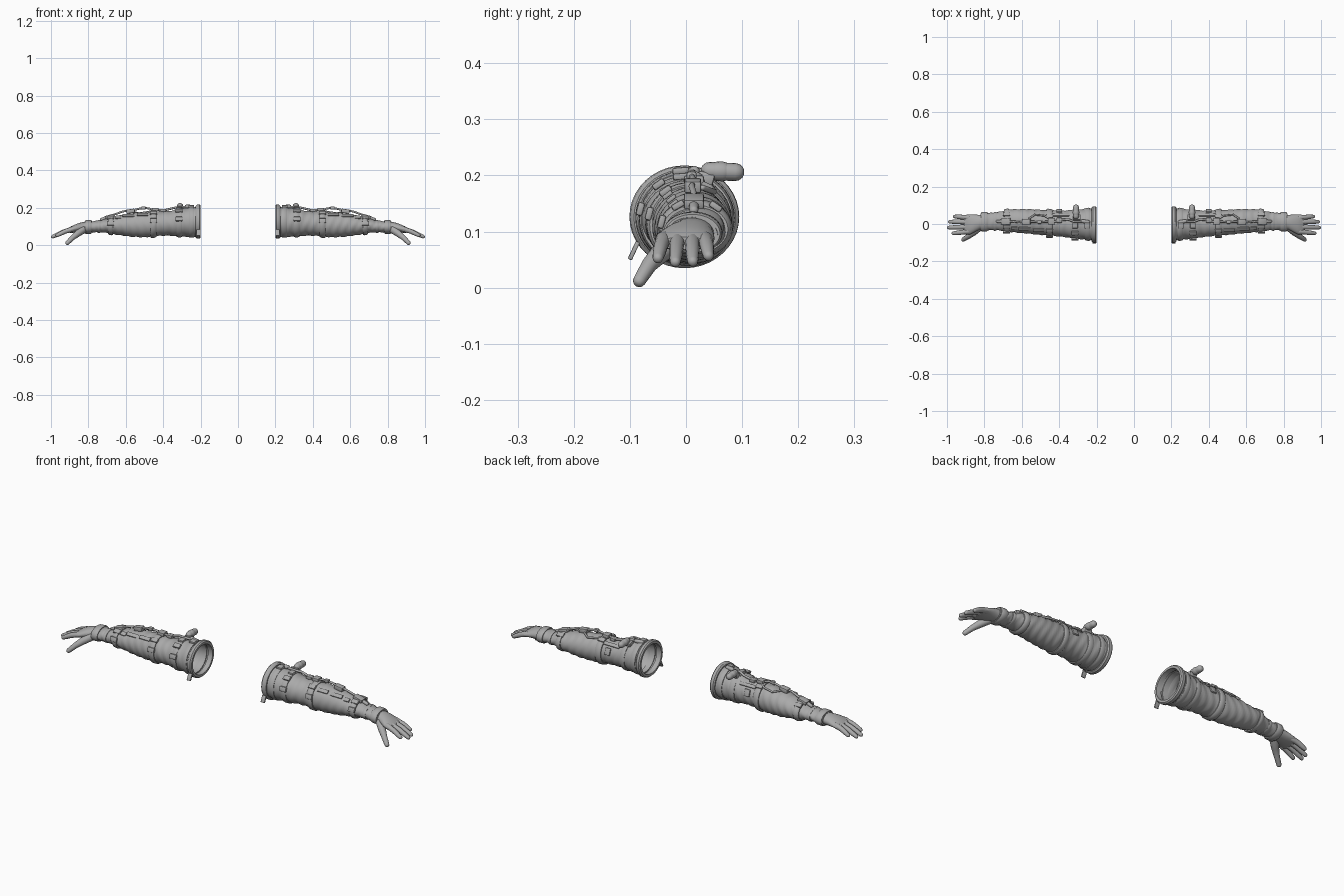
import bpy, bmesh, math
from mathutils import Vector, Matrix

if "Cube" in bpy.data.objects:
    bpy.data.objects.remove(bpy.data.objects["Cube"])

grey = bpy.data.materials.new("plain_grey")
grey.diffuse_color = (0.4, 0.4, 0.4, 1)
grey.use_nodes = True
grey.node_tree.nodes["Principled BSDF"].inputs["Base Color"].default_value = grey.diffuse_color


def finish(name, bm, angle=40):
    """Turn a bmesh into a smooth shaded part, mirrored to the other arm."""
    bmesh.ops.recalc_face_normals(bm, faces=bm.faces)
    me = bpy.data.meshes.new(name)
    bm.to_mesh(me)
    bm.free()
    me.materials.append(grey)
    ob = bpy.data.objects.new(name, me)
    bpy.context.collection.objects.link(ob)
    bpy.ops.object.select_all(action='DESELECT')
    ob.select_set(True)
    bpy.context.view_layer.objects.active = ob
    bpy.ops.object.shade_smooth_by_angle(angle=math.radians(angle))
    m = ob.modifiers.new("other_arm", 'MIRROR')
    m.use_axis = (True, False, False)
    m.use_mirror_merge = False
    return ob


def skin(name, rings, cap_start=True, cap_end=True, loop=False):
    """Bridge a list of equal rings of points."""
    bm = bmesh.new()
    vs = [[bm.verts.new(p) for p in r] for r in rings]
    n = len(rings[0])
    pairs = list(zip(vs, vs[1:])) + ([(vs[-1], vs[0])] if loop else [])
    for a, b in pairs:
        for i in range(n):
            j = (i + 1) % n
            bm.faces.new((a[i], a[j], b[j], b[i]))
    if not loop and cap_start:
        bm.faces.new(vs[0])
    if not loop and cap_end:
        bm.faces.new(vs[-1])
    return finish(name, bm)


# Sleeve extents: x, front y, back y, bottom z, top z
SLEEVE = [(.205, -.09, .084, .046, .207), (.26, -.083, .081, .045, .202),
          (.33, -.077, .075, .048, .19), (.37, -.069, .072, .052, .182),
          (.43, -.064, .072, .05, .18), (.50, -.058, .076, .042, .178),
          (.58, -.05, .08, .046, .17), (.66, -.043, .078, .058, .154),
          (.70, -.037, .07, .066, .142), (.74, -.032, .06, .07, .131),
          (.82, -.034, .057, .066, .127)]


def section(x):
    """Smoothly interpolated sleeve extents at x."""
    x = min(max(x, SLEEVE[0][0]), SLEEVE[-1][0])
    for a, b in zip(SLEEVE, SLEEVE[1:]):
        if x <= b[0]:
            t = (x - a[0]) / (b[0] - a[0])
            return [u + (v - u) * t for u, v in zip(a[1:], b[1:])]


def sleeve_ring(x, grow=0.0, n=40, fold=0.0):
    y0, y1, z0, z1 = section(x)
    pts = []
    for i in range(n):
        a = 2 * math.pi * i / n
        w = grow + fold * math.sin(x * 150 + 2 * math.sin(a * 2) + a)
        pts.append((x, (y0 + y1) / 2 + ((y1 - y0) / 2 + w) * math.cos(a),
                    (z0 + z1) / 2 + ((z1 - z0) / 2 + w) * math.sin(a)))
    return pts


def band(name, x0, x1, out, under=-.004):
    """Closed hoop around the sleeve with softened edges."""
    e = min(.006, (x1 - x0) / 4)
    prof = [(x0, under), (x0, out * .5), (x0 + e, out), (x1 - e, out),
            (x1, out * .5), (x1, under)]
    skin(name, [sleeve_ring(x, g) for x, g in prof], loop=True)


def tube(name, pts, radii, n=12, flat=1.0):
    """Round ended tube through points."""
    P = [Vector(p) for p in pts]
    d0, d1 = (P[0] - P[1]).normalized(), (P[-1] - P[-2]).normalized()
    r0, r1 = radii[0], radii[-1]
    caps = ((.95, .3), (.8, .6), (.45, .89))
    line = [(P[0] + d0 * r0 * s, r0 * c) for s, c in caps]
    line += list(zip(P, radii))
    line += [(P[-1] + d1 * r1 * s, r1 * c) for s, c in reversed(caps)]
    rings = []
    for i, (p, r) in enumerate(line):
        d = (line[min(i + 1, len(line) - 1)][0] - line[max(i - 1, 0)][0]).normalized()
        ref = Vector((0, 0, 1)) if abs(d.z) < .9 else Vector((0, 1, 0))
        u = d.cross(ref).normalized()
        v = u.cross(d)
        rings.append([p + u * r * math.cos(2 * math.pi * k / n)
                      + v * r * flat * math.sin(2 * math.pi * k / n) for k in range(n)])
    return skin(name, rings)


def box(name, loc, size, rot=(0, 0, 0), bevel=.004):
    """Bevelled block; rot is degrees about x, y, z."""
    bm = bmesh.new()
    bmesh.ops.create_cube(bm, size=1)
    bmesh.ops.scale(bm, vec=size, verts=bm.verts)
    bmesh.ops.bevel(bm, geom=bm.edges[:], offset=min(bevel, min(size) * .3),
                    segments=2, affect='EDGES', profile=.5)
    R = Matrix.Identity(4)
    for a, ax in zip(rot, 'XYZ'):
        R = Matrix.Rotation(math.radians(a), 4, ax) @ R
    bmesh.ops.transform(bm, matrix=Matrix.Translation(loc) @ R, verts=bm.verts)
    return finish(name, bm)


def on_sleeve(name, x, deg, size, lift=.003):
    """Block lying on the sleeve: deg 0 is back, 90 top, 180 front."""
    y0, y1, z0, z1 = section(x)
    a = math.radians(deg)
    y = (y0 + y1) / 2 + ((y1 - y0) / 2 + lift) * math.cos(a)
    z = (z0 + z1) / 2 + ((z1 - z0) / 2 + lift) * math.sin(a)
    box(name, (x, y, z), size, (deg - 90, 0, 0))


# Sleeve, open at the elbow end, with soft cloth folds
steps = [.205 + .615 * i / 60 for i in range(61)]
skin("sleeve", [sleeve_ring(x, 0, 40, .0018) for x in steps], cap_start=False)

# Elbow cuff and straps
band("elbow_collar", .200, .226, .011, -.006)
band("cuff_band", .235, .262, .005)
band("cuff_seam", .300, .328, .005)
band("upper_strap", .437, .468, .008)
band("lower_strap", .668, .696, .008)
band("wrist_roll", .735, .752, .004)
band("glove_cuff", .782, .818, .007)
box("collar_tab", (.212, -.093, .066), (.022, .008, .035), (-25, 0, 0), .002)

# Buckles and loops on the straps
for x, degs in ((.452, (60, 125, 165)), (.682, (55, 120, 165)), (.315, (125, 165))):
    for d in degs:
        on_sleeve("strap_buckle", x, d, (.038, .024, .012), .006)
for x in (.25, .315):
    on_sleeve("cuff_loop", x, 95, (.03, .03, .012), .006)

# Pads running along the front of the forearm
for x, w in ((.51, .06), (.585, .065), (.64, .03)):
    on_sleeve("forearm_pad", x, 128, (w, .02, .008), .003)
on_sleeve("back_strap", .39, 50, (.09, .018, .008), .003)
on_sleeve("back_patch", .40, 20, (.03, .035, .008), .003)

# Canister lying across the cuff
tube("canister", [(.31, .042, .208), (.31, .088, .206)], [.016, .016], 16)
tube("canister_ring", [(.31, .056, .2075), (.31, .066, .207)], [.0175, .0175], 16)
box("canister_mount", (.305, .035, .195), (.04, .03, .022), (-15, 0, 0))
tube("cuff_knob", [(.245, .01, .206), (.275, .015, .207)], [.010, .010])

# Hose and fittings along the top
tube("upper_hose", [(.28, .012, .205), (.32, .012, .204), (.35, .024, .198), (.385, .022, .189),
                    (.43, .012, .189)], [.006] * 5, 10)
tube("arched_hose", [(.455, .012, .188), (.475, .012, .197), (.505, .010, .199),
                     (.535, .012, .194), (.56, .012, .187)], [.0055] * 5, 10)
tube("side_hose", [(.455, .03, .185), (.48, .045, .178), (.53, .05, .171),
                   (.56, .03, .178)], [.005] * 4, 10)
tube("lower_hose", [(.58, .012, .184), (.615, .010, .181), (.65, .014, .168),
                    (.685, .014, .156)], [.0055] * 4, 10)
box("upper_fitting", (.443, .014, .191), (.036, .036, .018))
box("middle_fitting", (.575, .012, .182), (.046, .03, .022), (0, 8, 0))
box("hose_joint", (.505, .010, .199), (.024, .018, .016))
box("hose_base", (.40, .02, .186), (.03, .028, .016))
box("wrist_fitting", (.685, .014, .154), (.05, .036, .018), (0, 15, 0))
tube("wrist_knob", [(.71, .014, .145), (.73, .014, .138)], [.009, .008])

# Palm: x, centre y, centre z, half width, half thickness
palm = [(.80, .012, .097, .040, .029), (.825, .010, .096, .039, .028),
        (.85, .004, .093, .046, .026), (.875, -.002, .088, .053, .021),
        (.895, -.003, .083, .053, .017), (.908, -.003, .079, .048, .011)]
skin("palm", [[(x, cy + hw * math.cos(a), cz + ht * math.sin(a))
               for a in (2 * math.pi * i / 28 for i in range(28))]
              for x, cy, cz, hw, ht in palm])

# Fingers: knuckle y, tip y, tip x, tip z
for name, ky, ty, tx, tz in (("index_finger", -.040, -.050, .966, .053),
                             ("middle_finger", -.015, -.019, .990, .046),
                             ("ring_finger", .011, .012, .985, .047),
                             ("little_finger", .034, .040, .958, .057)):
    k = Vector((.885, ky, .086))
    t = Vector((tx, ty, tz))
    mid = k.lerp(t, .5) + Vector((0, 0, .004))
    tube(name, [k, k.lerp(mid, .5), mid, mid.lerp(t, .55), t],
         [.0145, .013, .0125, .0115, .0095], 14)

# Thumb
tube("thumb", [(.828, -.018, .083), (.858, -.045, .062), (.885, -.066, .040),
               (.912, -.083, .0125)], [.021, .018, .014, .0115], 14)
